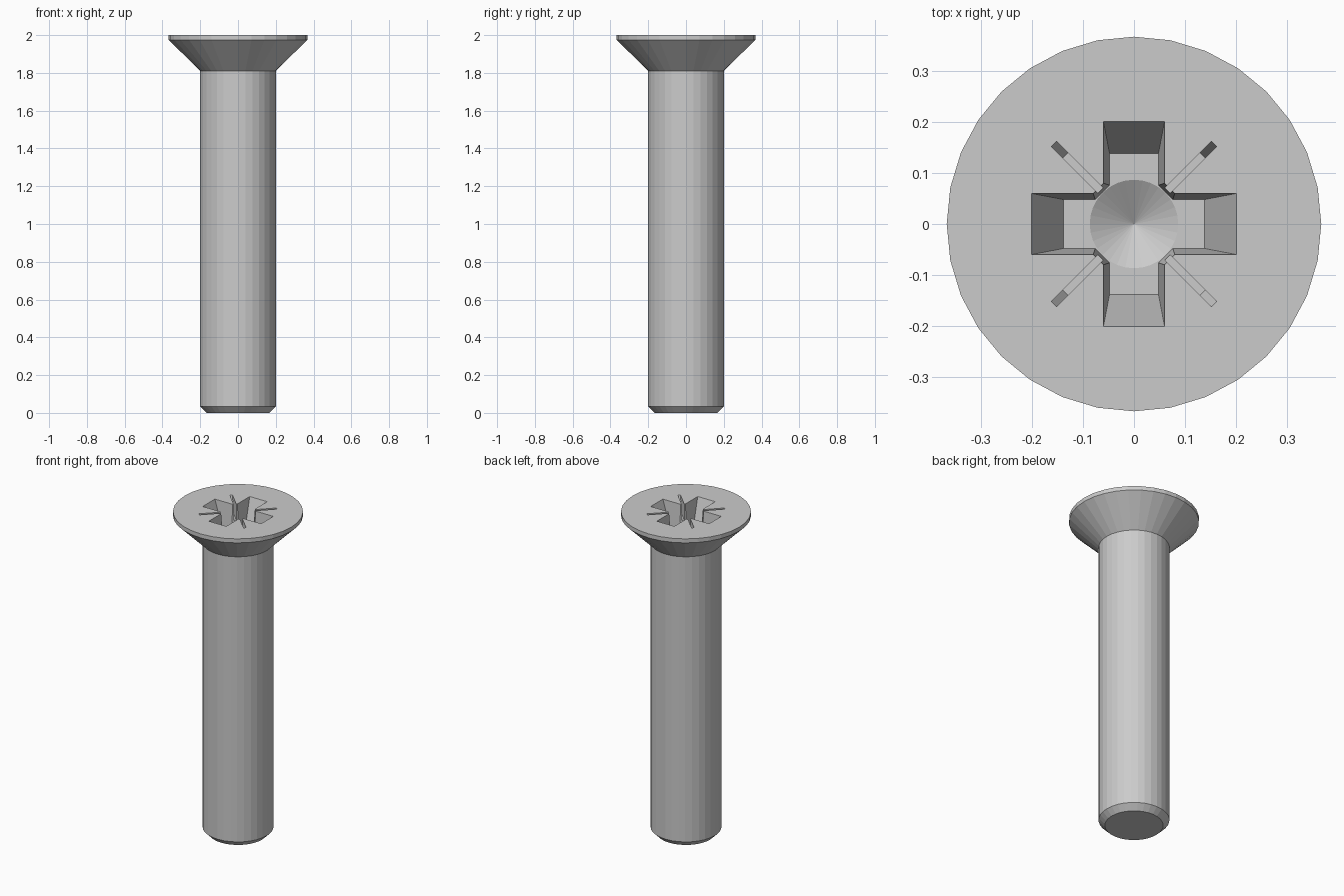
import bpy, bmesh, math
from mathutils import Matrix

if "Cube" in bpy.data.objects:
    bpy.data.objects.remove(bpy.data.objects["Cube"])

TOP, DEPTH = 2.0, 0.18


def make_object(name, bm):
    bmesh.ops.recalc_face_normals(bm, faces=bm.faces)
    mesh = bpy.data.meshes.new(name)
    bm.to_mesh(mesh)
    bm.free()
    obj = bpy.data.objects.new(name, mesh)
    bpy.context.collection.objects.link(obj)
    return obj


def loft(name, rings):
    """Skin a stack of equal-length point loops and cap both ends."""
    bm = bmesh.new()
    loops = [[bm.verts.new(p) for p in ring] for ring in rings]
    n = len(loops[0])
    for a, b in zip(loops, loops[1:]):
        for i in range(n):
            j = (i + 1) % n
            bm.faces.new((a[i], a[j], b[j], b[i]))
    bm.faces.new(loops[0])
    bm.faces.new(loops[-1])
    return make_object(name, bm)


def circle(r, z, n=32):
    return [(r * math.cos(2 * math.pi * i / n), r * math.sin(2 * math.pi * i / n), z)
            for i in range(n)]


def tapered(upper, lower, depth, turns):
    """Two outlines, the upper one extended past the head surface."""
    t = -0.1
    high = [(a[0] + (b[0] - a[0]) * t, a[1] + (b[1] - a[1]) * t)
            for a, b in zip(upper, lower)]
    rings = []
    for pts, z in ((high, TOP - depth * t), (lower, TOP - depth)):
        ring = []
        for angle in turns:
            c, s = math.cos(angle), math.sin(angle)
            ring += [(c * x - s * y, s * x + c * y, z) for x, y in pts]
        rings.append(ring)
    return rings


# Screw body: chamfered tip, shank and countersunk head
screw = loft("countersunk_screw", [circle(r, z) for r, z in (
    (0.165, 0), (0.2, 0.035), (0.2, 1.81), (0.367, 1.975), (0.367, TOP))])

# Tapered cross recess, one arm repeated four times
quarters = [i * math.pi / 2 for i in range(4)]
arm_top = [(0.08, -0.06), (0.201, -0.06), (0.201, 0.06), (0.08, 0.06)]
arm_low = [(0.076, -0.048), (0.138, -0.048), (0.138, 0.048), (0.076, 0.048)]
cutters = [loft("cross_cutter", tapered(arm_top, arm_low, DEPTH, quarters))]

# Thin diagonal grooves between the arms
groove_top = [(0.04, -0.0075), (0.222, -0.0075), (0.222, 0.0075), (0.04, 0.0075)]
groove_low = [(0.04, -0.0075), (0.19, -0.0075), (0.19, 0.0075), (0.04, 0.0075)]
for q in quarters:
    cutters.append(loft("groove_cutter",
                        tapered(groove_top, groove_low, 0.1, [q + math.pi / 4])))

# Conical centre at the bottom of the recess
bm = bmesh.new()
bmesh.ops.create_cone(bm, cap_ends=True, segments=32, radius1=0, radius2=0.09,
                      depth=0.055,
                      matrix=Matrix.Translation((0, 0, TOP - DEPTH - 0.0255)))
bmesh.ops.remove_doubles(bm, verts=bm.verts, dist=1e-5)
cutters.append(make_object("cone_cutter", bm))

# Cut the recess and discard the helpers
bpy.context.view_layer.objects.active = screw
for cutter in cutters:
    cutter.hide_render = True
    mod = screw.modifiers.new("recess", 'BOOLEAN')
    mod.operation = 'DIFFERENCE'
    mod.solver = 'EXACT'
    mod.object = cutter
    bpy.ops.object.modifier_apply(modifier=mod.name)
    bpy.data.objects.remove(cutter)
